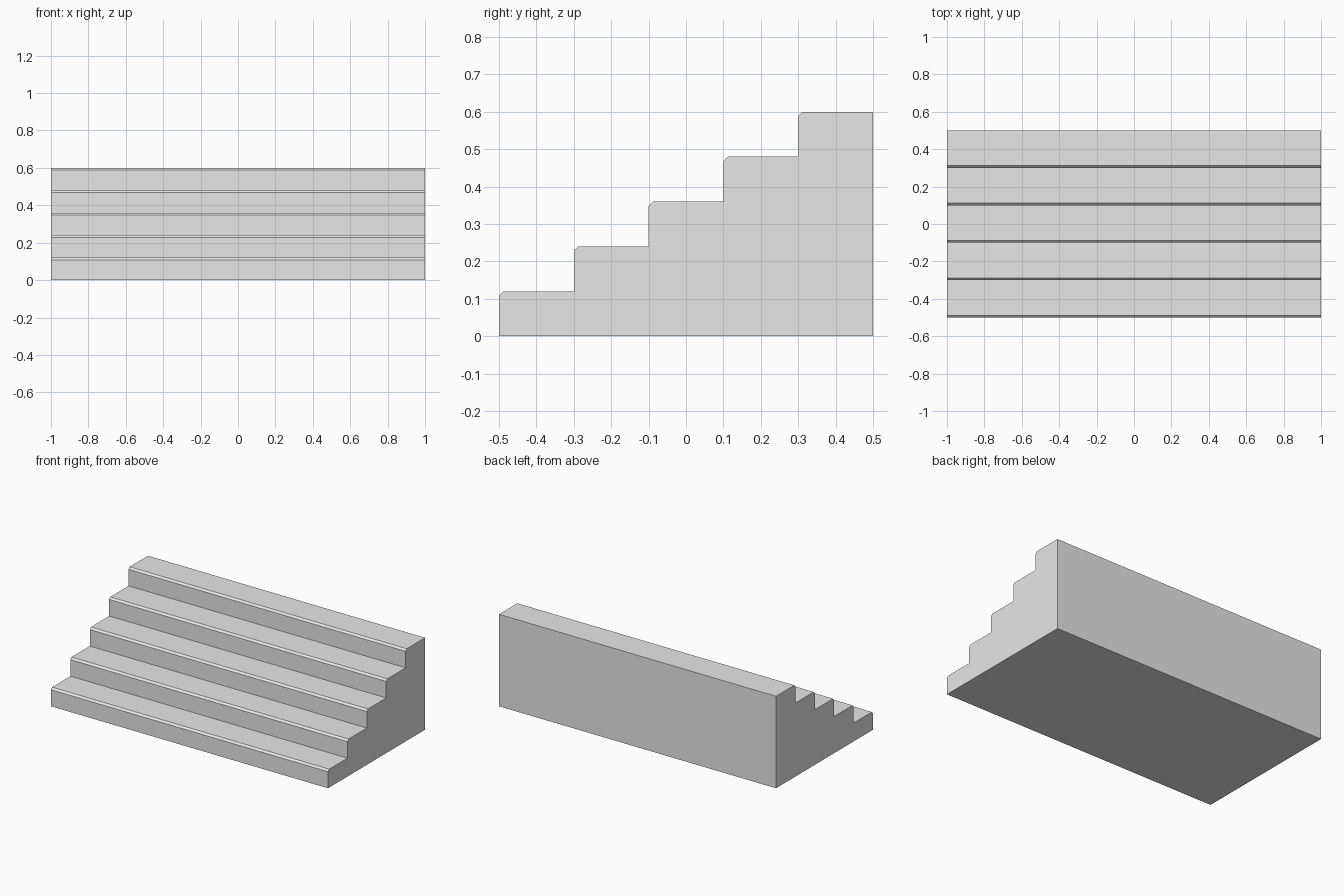
import bpy
import bmesh

cube = bpy.data.objects.get("Cube")
if cube:
    bpy.data.objects.remove(cube, do_unlink=True)

WIDTH, DEPTH, HEIGHT = 2.0, 1.0, 0.6
STEPS = 5
CHAMFER = 0.012
tread, rise = DEPTH / STEPS, HEIGHT / STEPS

# Plain grey
grey = bpy.data.materials.new("light_grey")
grey.use_nodes = True
colour = (0.8, 0.8, 0.8, 1.0)
grey.diffuse_color = colour
grey.node_tree.nodes["Principled BSDF"].inputs["Base Color"].default_value = colour

# Stepped side profile as (y, z), with a chamfered nosing on every step
profile = [(-DEPTH / 2, 0)]
for i in range(STEPS):
    y, z = -DEPTH / 2 + i * tread, (i + 1) * rise
    profile += [(y, z - CHAMFER), (y + CHAMFER, z), (y + tread, z)]
profile.append((DEPTH / 2, 0))

# Sweep the profile across the full width
bm = bmesh.new()
side = bm.faces.new([bm.verts.new((-WIDTH / 2, y, z)) for y, z in profile])
swept = bmesh.ops.extrude_face_region(bm, geom=[side], use_keep_orig=True)
verts = [v for v in swept["geom"] if isinstance(v, bmesh.types.BMVert)]
bmesh.ops.translate(bm, verts=verts, vec=(WIDTH, 0, 0))
bmesh.ops.recalc_face_normals(bm, faces=bm.faces)

mesh = bpy.data.meshes.new("stairs")
bm.to_mesh(mesh)
bm.free()
mesh.materials.append(grey)
stairs = bpy.data.objects.new("stairs", mesh)
bpy.context.collection.objects.link(stairs)
